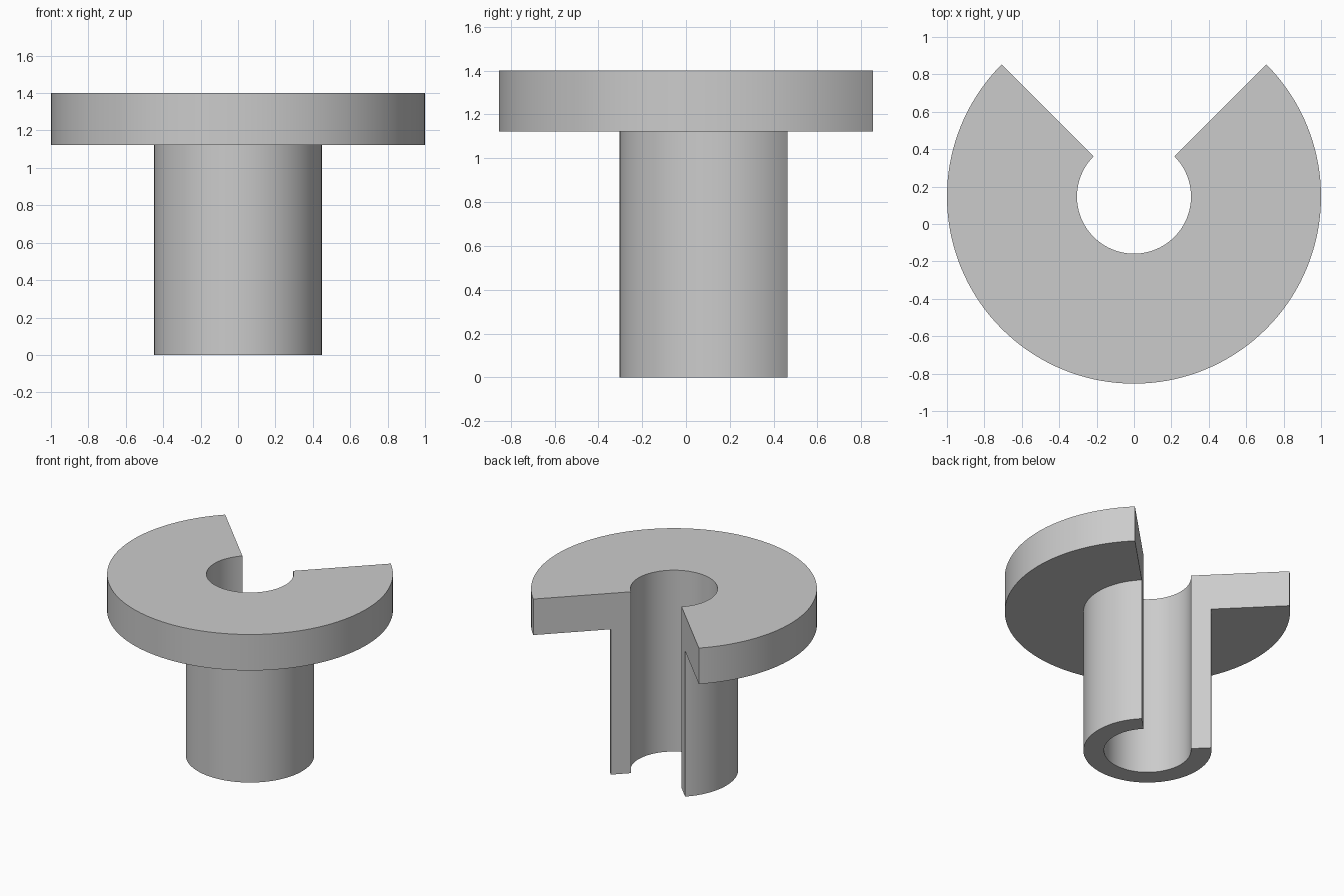
import bpy
import bmesh
from math import radians, cos, sin
from mathutils import Vector

if "Cube" in bpy.data.objects:
    bpy.data.objects.remove(bpy.data.objects["Cube"], do_unlink=True)

BORE, TUBE, FLANGE = 0.305, 0.449, 1.0
FLANGE_BOTTOM, TOP = 1.122, 1.4
CENTRE_Y = 0.1464
START, SWEEP, STEPS = radians(135), radians(270), 108

# Plain grey material
grey = bpy.data.materials.new("light_grey")
grey.use_nodes = True
colour = (0.6, 0.6, 0.6, 1)
grey.diffuse_color = colour
grey.node_tree.nodes["Principled BSDF"].inputs["Base Color"].default_value = colour

# Half section of the flanged sleeve: radius, height
section = [(BORE, 0), (TUBE, 0), (TUBE, FLANGE_BOTTOM),
           (FLANGE, FLANGE_BOTTOM), (FLANGE, TOP), (BORE, TOP)]

# Sweep the section three quarters of a turn, leaving the back open
bm = bmesh.new()
axis = Vector((0, CENTRE_Y, 0))
verts = [bm.verts.new(axis + Vector((r * cos(START), r * sin(START), z)))
         for r, z in section]
start_face = bm.faces.new(verts)
bmesh.ops.spin(bm, geom=[start_face, *start_face.edges, *verts], cent=axis,
               axis=(0, 0, 1), angle=SWEEP, steps=STEPS)

# Close the starting cut face if the sweep consumed it
edges = [e for e in bm.edges if e.is_boundary]
if edges:
    bmesh.ops.contextual_create(bm, geom=edges)
bmesh.ops.recalc_face_normals(bm, faces=bm.faces)

mesh = bpy.data.meshes.new("flanged_sleeve")
bm.to_mesh(mesh)
bm.free()
mesh.materials.append(grey)
sleeve = bpy.data.objects.new("flanged_sleeve", mesh)
bpy.context.collection.objects.link(sleeve)

# Smooth the curved walls, keep the rims and cuts sharp
bpy.ops.object.select_all(action="DESELECT")
sleeve.select_set(True)
bpy.context.view_layer.objects.active = sleeve
bpy.ops.object.shade_smooth_by_angle(angle=radians(30))
